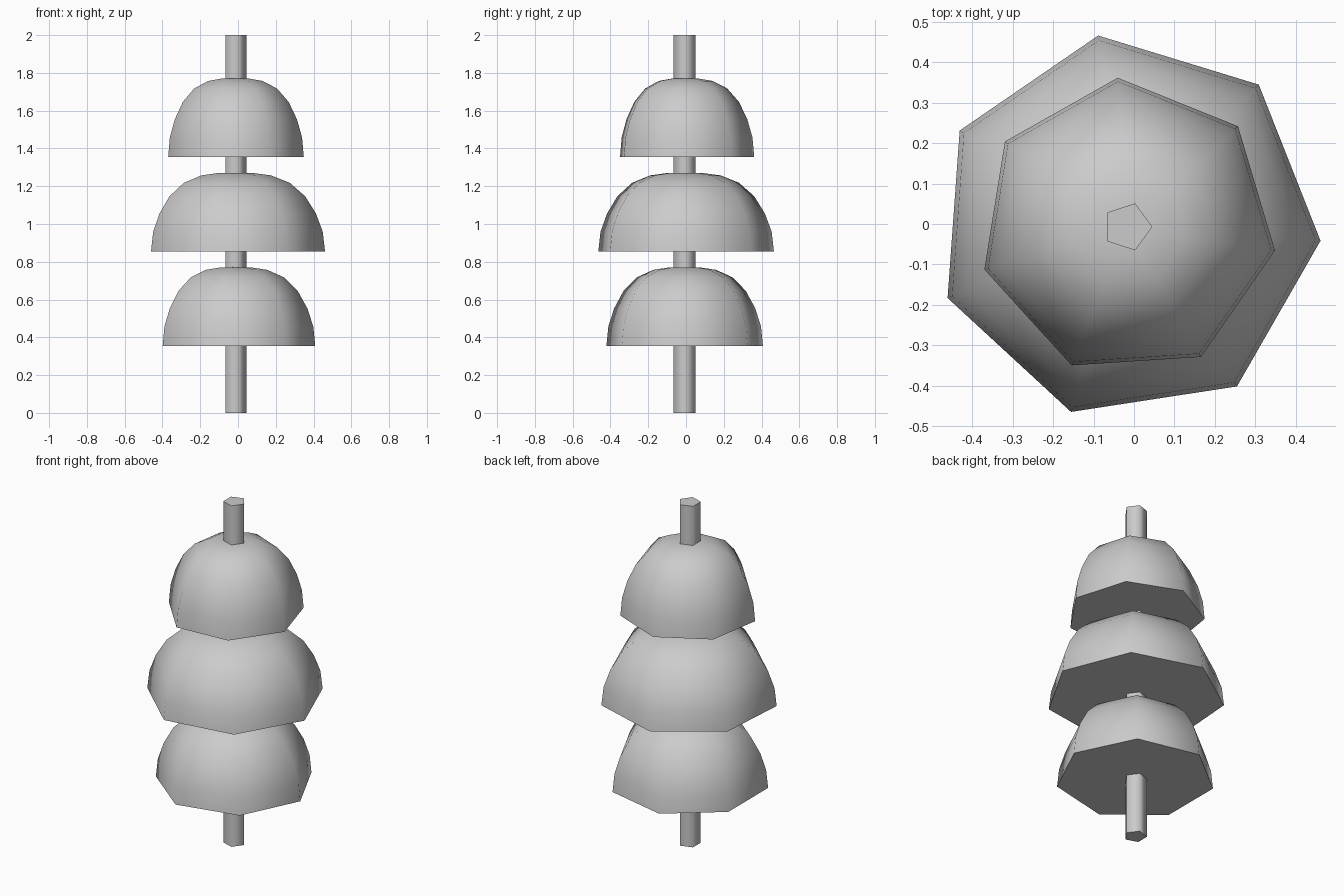
import bpy, bmesh
from math import cos, sin, radians, tau

cube = bpy.data.objects.get("Cube")
if cube:
    bpy.data.objects.remove(cube)

grey = bpy.data.materials.new("plain_grey")
grey.use_nodes = True
COLOUR = (0.6, 0.6, 0.6, 1)
grey.diffuse_color = COLOUR
grey.node_tree.nodes["Principled BSDF"].inputs["Base Color"].default_value = COLOUR

CENTRE = (-0.016, -0.007)


def lathe(name, sides, turn, radius, base, height, profile):
    """Spin a (radius, height) profile into a closed few-sided solid."""
    bm = bmesh.new()
    rings = []
    for r, h in profile:
        ring = []
        for i in range(sides):
            a = radians(turn) + tau * i / sides
            ring.append(bm.verts.new((radius * r * cos(a), radius * r * sin(a), height * h)))
        rings.append(ring)
    for low, high in zip(rings, rings[1:]):
        for i in range(sides):
            j = (i + 1) % sides
            bm.faces.new((low[i], low[j], high[j], high[i]))
    bm.faces.new(rings[0][::-1])
    bm.faces.new(rings[-1])
    mesh = bpy.data.meshes.new(name)
    bm.to_mesh(mesh)
    bm.free()
    mesh.materials.append(grey)
    obj = bpy.data.objects.new(name, mesh)
    obj.location = (*CENTRE, base)
    bpy.context.collection.objects.link(obj)
    # Smooth round the sides, keep the rims crisp
    bpy.ops.object.select_all(action="DESELECT")
    obj.select_set(True)
    bpy.context.view_layer.objects.active = obj
    bpy.ops.object.shade_smooth_by_angle(angle=radians(76))


# Five-sided pole through the whole height
lathe("pole", 5, 0, 0.061, 0, 2, [(1, 0), (1, 1)])

# Three seven-sided domes with flat undersides
DOME = [(1, 0), (0.975, 0.25), (0.9, 0.48), (0.78, 0.7),
        (0.61, 0.87), (0.4, 0.965), (0.2, 0.995), (0.05, 1)]
for name, turn, radius, base in (("lower_dome", 0, 0.425, 0.354),
                                 ("middle_dome", 47.3, 0.478, 0.854),
                                 ("upper_dome", 42.3, 0.369, 1.354)):
    lathe(name, 7, turn, radius, base, 0.418, DOME)
